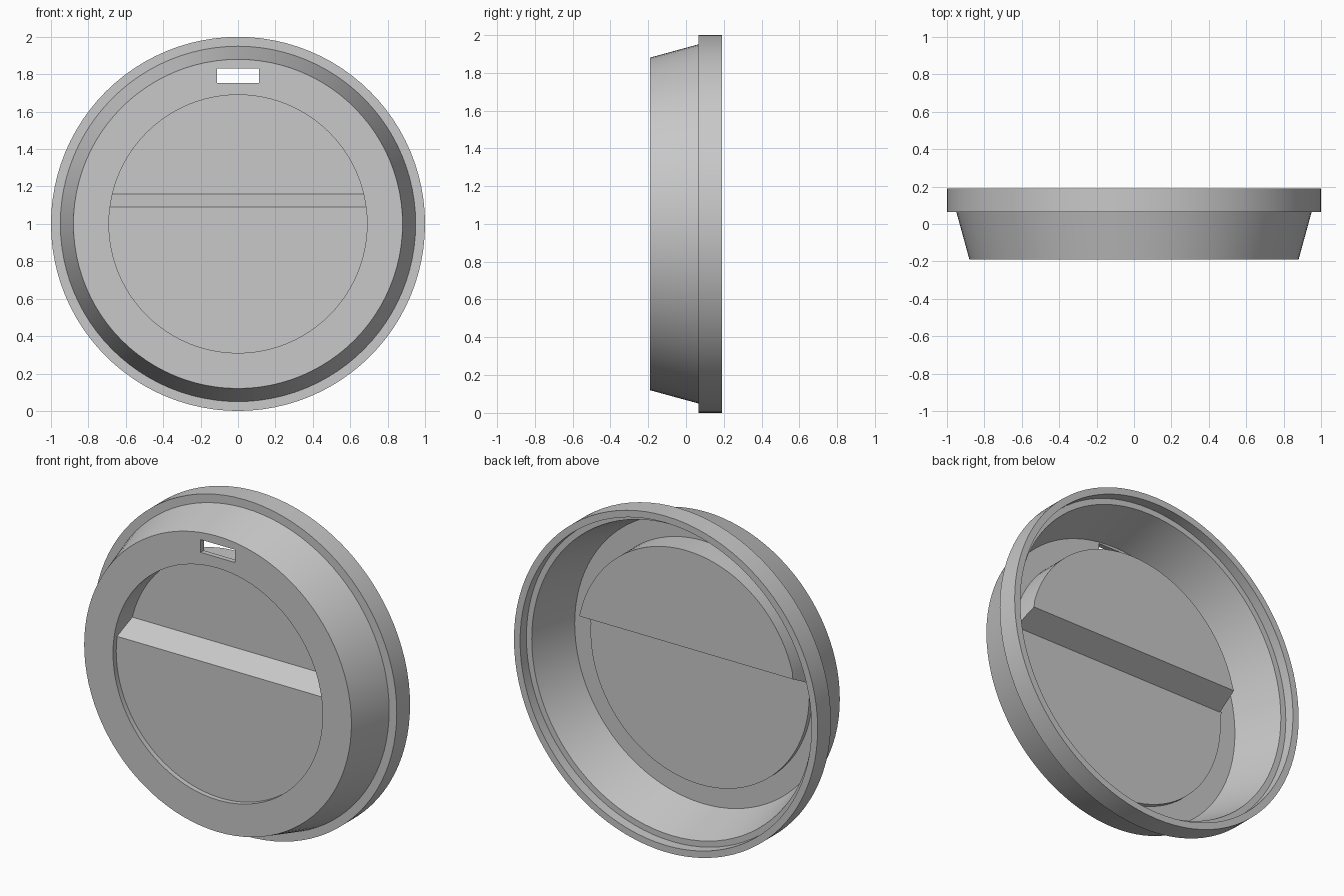
import bpy, bmesh, math
from mathutils import Vector

cube = bpy.data.objects.get("Cube")
if cube:
    bpy.data.objects.remove(cube)

SEGMENTS = 96
CENTRE = Vector((0, 0, 1))
FRONT, BACK = -0.19, 0.19
WALL = 0.03
POCKET_R = 0.69
STEP_LOW, STEP_HIGH = 1.09, 1.16      # heights where the sloped step starts and ends
SHALLOW, DEEP = -0.16, -0.035         # pocket floor below and above the step

grey = bpy.data.materials.new("light_grey_plastic")
grey.use_nodes = True
grey.diffuse_color = (0.58, 0.58, 0.58, 1)
grey.node_tree.nodes["Principled BSDF"].inputs["Base Color"].default_value = (0.58, 0.58, 0.58, 1)


def finish(name, bm):
    bmesh.ops.recalc_face_normals(bm, faces=bm.faces)
    mesh = bpy.data.meshes.new(name)
    bm.to_mesh(mesh)
    bm.free()
    mesh.materials.append(grey)
    obj = bpy.data.objects.new(name, mesh)
    bpy.context.collection.objects.link(obj)
    return obj


def select_only(obj):
    bpy.ops.object.select_all(action='DESELECT')
    obj.select_set(True)
    bpy.context.view_layer.objects.active = obj


def apply_and_smooth(obj, modifier):
    select_only(obj)
    bpy.ops.object.modifier_apply(modifier=modifier.name)
    bpy.ops.object.shade_smooth_by_angle(angle=math.radians(15))


# Lid shell: closed (radius, depth) profile turned about the y axis
profile = [(POCKET_R, FRONT), (0.88, FRONT), (0.95, 0.065), (1.0, 0.065),
           (1.0, BACK), (0.96, BACK), (0.96, 0.13), (0.925, 0.13),
           (0.845, FRONT + WALL), (POCKET_R, FRONT + WALL)]
bm = bmesh.new()
ring = [bm.verts.new((r, y, 1)) for r, y in profile]
edges = [bm.edges.new((a, b)) for a, b in zip(ring, ring[1:] + ring[:1])]
bmesh.ops.spin(bm, geom=ring + edges, cent=CENTRE, axis=(0, 1, 0),
               angle=math.tau, steps=SEGMENTS, use_merge=True)
bmesh.ops.remove_doubles(bm, verts=bm.verts, dist=0.0001)
shell = finish("lid_shell", bm)

# Drinking slot cut through the front plate
bm = bmesh.new()
bmesh.ops.create_cube(bm, size=1)
bmesh.ops.scale(bm, vec=(0.225, 0.2, 0.076), verts=bm.verts)
bmesh.ops.translate(bm, vec=(0, FRONT, 1.792), verts=bm.verts)
cutter = finish("slot_cutter", bm)
cutter.hide_render = True
cut = shell.modifiers.new("slot", 'BOOLEAN')
cut.object = cutter
cut.operation = 'DIFFERENCE'
cut.solver = 'EXACT'
apply_and_smooth(shell, cut)
bpy.data.objects.remove(cutter)

# Stepped pocket: a disc folded along two lines, with its rim pulled to the front
bm = bmesh.new()
disc = [bm.verts.new(CENTRE + POCKET_R * Vector((math.sin(a), 0, math.cos(a))))
        for a in (math.tau * i / SEGMENTS for i in range(SEGMENTS))]
bm.faces.new(disc)
for height in (STEP_LOW, STEP_HIGH):
    bmesh.ops.bisect_plane(bm, geom=bm.verts[:] + bm.edges[:] + bm.faces[:],
                           plane_co=(0, 0, height), plane_no=(0, 0, 1))
for v in bm.verts:
    t = (v.co.z - STEP_LOW) / (STEP_HIGH - STEP_LOW)
    v.co.y = SHALLOW + (DEEP - SHALLOW) * min(max(t, 0), 1)
rim = [e for e in bm.edges if e.is_boundary]
wall = bmesh.ops.extrude_edge_only(bm, edges=rim)["geom"]
for v in wall:
    if isinstance(v, bmesh.types.BMVert):
        v.co.y = FRONT + 0.005
bmesh.ops.recalc_face_normals(bm, faces=bm.faces)
# Thicken away from the front, so the visible floor keeps its place
floor = max(bm.faces, key=lambda f: f.calc_area())
outward = 1 if floor.normal.y > 0 else -1
pocket = finish("stepped_pocket", bm)
thick = pocket.modifiers.new("thickness", 'SOLIDIFY')
thick.thickness = WALL
thick.offset = outward
thick.use_even_offset = True
apply_and_smooth(pocket, thick)
